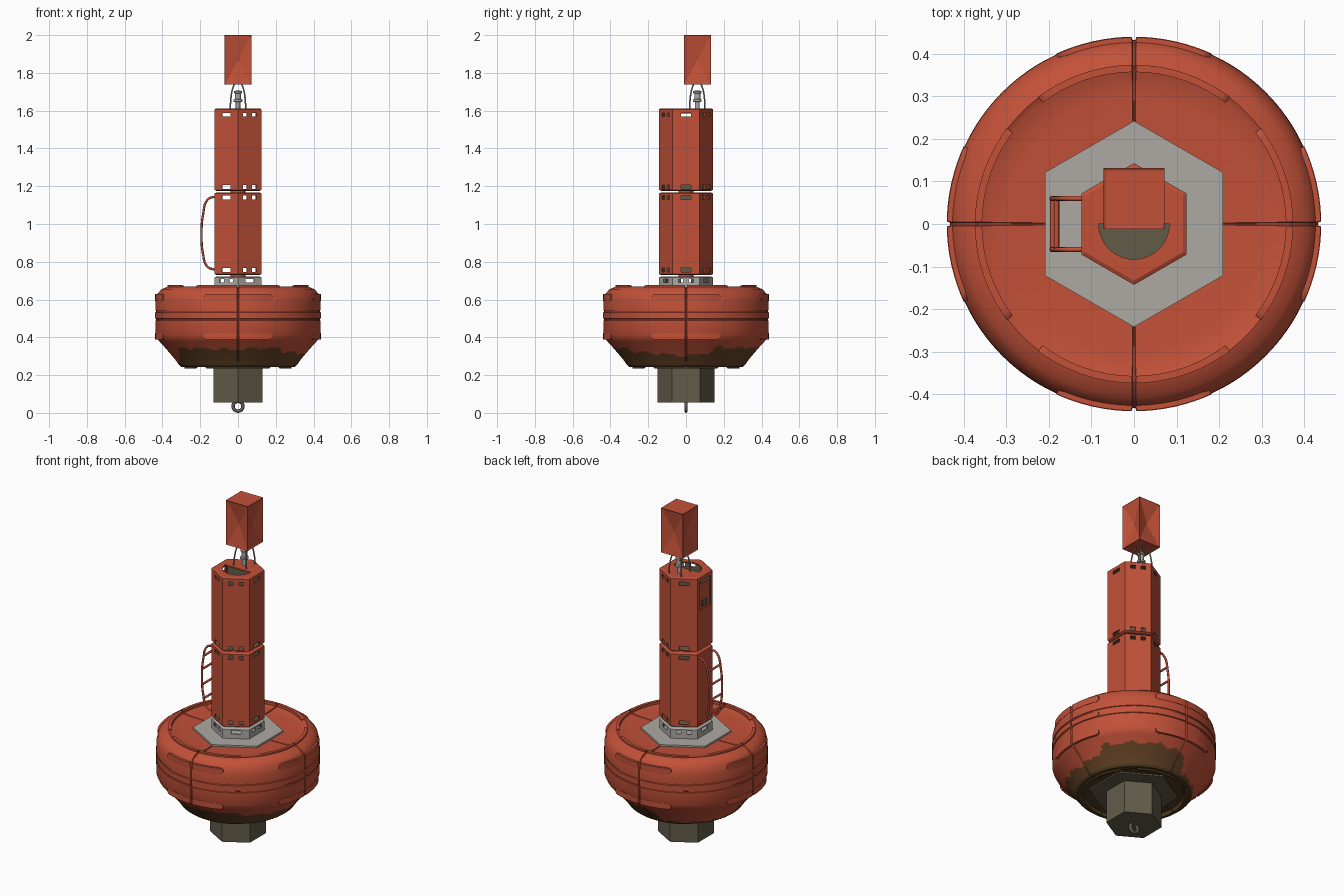
import bpy, bmesh, math
from math import sin, cos, pi, radians
from mathutils import Matrix

if "Cube" in bpy.data.objects:
    bpy.data.objects.remove(bpy.data.objects["Cube"])


def mat(name, c):
    m = bpy.data.materials.new(name)
    m.diffuse_color = (*c, 1)
    m.use_nodes = True
    m.node_tree.nodes["Principled BSDF"].inputs["Base Color"].default_value = m.diffuse_color
    return m


RED = mat("buoy red", (0.54, 0.082, 0.040))
GREY = mat("galvanised grey", (0.42, 0.40, 0.37))
OLIVE = mat("olive metal", (0.122, 0.105, 0.066))
BROWN = mat("algae brown", (0.125, 0.055, 0.018))
DARK = mat("dark algae", (0.085, 0.047, 0.016))
STEEL = mat("steel", (0.30, 0.30, 0.29))
HEX = [radians(30 + 60 * k) for k in range(6)]


def finish(name, bm, mats, smooth=False):
    me = bpy.data.meshes.new(name)
    bm.to_mesh(me)
    bm.free()
    ob = bpy.data.objects.new(name, me)
    bpy.context.collection.objects.link(ob)
    for m in mats:
        me.materials.append(m)
    if smooth:
        activate(ob)
        bpy.ops.object.shade_smooth_by_angle(angle=radians(30))
    return ob


def activate(ob):
    bpy.ops.object.select_all(action='DESELECT')
    ob.select_set(True)
    bpy.context.view_layer.objects.active = ob


def loft(bm, prof, angs, flip=False, dent=None):
    """Revolve (r, z) points, bottom to top, over the given angles, with caps."""
    loops = []
    for i, (r, z) in enumerate(prof):
        a, b = prof[max(i - 1, 0)], prof[min(i + 1, len(prof) - 1)]
        dr, dz = b[0] - a[0], b[1] - a[1]
        ln = math.hypot(dr, dz) or 1
        row = []
        for k, t in enumerate(angs):
            d = 0.006 if dent and k in dent and 0 < i < len(prof) - 1 else 0
            rr, zz = r - d * dz / ln, z + d * dr / ln
            row.append(bm.verts.new((rr * cos(t), rr * sin(t), zz)))
        loops.append(row)
    n, faces = len(angs), []
    for lo, up in zip(loops, loops[1:]):
        for k in range(n):
            j = (k + 1) % n
            faces.append(bm.faces.new((lo[k], lo[j], up[j], up[k])))
    faces.append(bm.faces.new(loops[0][::-1]))
    faces.append(bm.faces.new(loops[-1]))
    if flip:
        bmesh.ops.reverse_faces(bm, faces=faces)


def prism(name, prof, m, n=6):
    bm = bmesh.new()
    loft(bm, prof, HEX if n == 6 else [2 * pi * k / n for k in range(n)])
    return finish(name, bm, [m], n > 6)


def box(bm, size, matrix):
    bmesh.ops.create_cube(bm, size=1, matrix=matrix @ Matrix.Diagonal((*size, 1)))


def rod(name, pts, r, m):
    cu = bpy.data.curves.new(name, 'CURVE')
    cu.dimensions = '3D'
    cu.bevel_depth, cu.bevel_resolution, cu.resolution_u = r, 2, 6
    cu.use_fill_caps = True
    sp = cu.splines.new('BEZIER')
    sp.bezier_points.add(len(pts) - 1)
    for p, co in zip(sp.bezier_points, pts):
        p.co = co
        p.handle_left_type = p.handle_right_type = 'AUTO'
    ob = bpy.data.objects.new(name, cu)
    bpy.context.collection.objects.link(ob)
    cu.materials.append(m)
    activate(ob)
    bpy.ops.object.convert(target='MESH')


# float: lathed hull with four seams, two belt grooves and a stained underside
angs, dent = [], set()
for q in range(4):
    for d in (-0.7, -0.35, 0.35, 0.7):
        if abs(d) < 0.5:
            dent.add(len(angs))
        angs.append(radians(90 * q + d))
    angs += [radians(90 * q + 2.5 * k) for k in range(1, 36)]
prof = [(0.05, 0.255), (0.265, 0.255), (0.272, 0.243), (0.30, 0.243), (0.312, 0.253)]
prof += [(0.312 + 0.113 * t / 18, 0.253 + 0.135 * (t / 18) ** 0.9) for t in range(1, 19)]
prof += [(0.437, 0.415), (0.438, 0.489), (0.434, 0.491), (0.434, 0.498), (0.438, 0.50),
         (0.438, 0.532), (0.434, 0.534), (0.434, 0.541), (0.438, 0.543), (0.437, 0.59),
         (0.428, 0.628), (0.405, 0.655), (0.372, 0.668), (0.358, 0.66), (0.30, 0.655), (0.05, 0.652)]
bm = bmesh.new()
loft(bm, prof, angs, dent=dent)
# height of the stain around the hull, by direction in degrees
stain = [(0, 0.30), (18, 0.315), (25, 0.345), (85, 0.345), (97, 0.325), (104, 0.26), (195, 0.26),
         (208, 0.31), (216, 0.345), (262, 0.335), (300, 0.345), (315, 0.325), (335, 0.315), (360, 0.30)]
for f in bm.faces:
    c = f.calc_center_median()
    t = math.degrees(math.atan2(c.y, c.x)) % 360
    for (a, za), (b, zb) in zip(stain, stain[1:]):
        if a <= t <= b:
            edge = za + (zb - za) * (t - a) / (b - a)
    edge += 0.006 * sin(radians(17 * t)) + 0.004 * sin(radians(31 * t))
    f.material_index = 2 if c.z < 0.256 else 1 if c.z < edge else 0
    if c.z > 0.6:
        f.material_index = 0
finish("float_hull", bm, [RED, BROWN, DARK], True)


# raised fender strips and rim ridges, one of each on every quarter
def arc_strips(name, r0, r1, z0, z1, half, m):
    bm = bmesh.new()
    zm, n = (z0 + z1) / 2, 14
    ts = [-half, -half + 1.2] + [-half + 2.4 + (2 * half - 4.8) * k / n for k in range(n + 1)] + [half - 1.2, half]
    for q in range(4):
        for lo, hi in ((-half, -0.7), (0.7, half)):
            part = sorted({t for t in ts if lo < t < hi} | {lo, hi})
            rows = []
            for t in part:
                e = half - abs(t)
                s = (z1 - z0) / 2 * (0.45 if e < 0.5 else 0.85 if e < 1.5 else 1)
                a = radians(90 * q + t)
                rows.append([bm.verts.new((r * cos(a), r * sin(a), z)) for r, z in
                             ((r0, zm - s), (r1, zm - s), (r1, zm + s), (r0, zm + s))])
            for a, b in zip(rows, rows[1:]):
                for k in range(4):
                    j = (k + 1) % 4
                    bm.faces.new((a[k], b[k], b[j], a[j]))
            bm.faces.new(rows[0])
            bm.faces.new(rows[-1][::-1])
    bmesh.ops.recalc_face_normals(bm, faces=bm.faces)
    finish(name, bm, [m], True)


arc_strips("upper_fender", 0.41, 0.4385, 0.592, 0.63, 24.5, RED)
arc_strips("lower_fender", 0.41, 0.4385, 0.388, 0.422, 24.5, RED)
arc_strips("belt_fender", 0.42, 0.440, 0.50, 0.532, 24.5, RED)
arc_strips("top_rim_ridge", 0.357, 0.374, 0.65, 0.676, 37, RED)
arc_strips("bottom_rim_ridge", 0.27, 0.284, 0.234, 0.26, 37, DARK)

# mounting plates, ballast and mooring eye
prism("deck_plate", [(0.242, 0.64), (0.242, 0.664)], GREY)
prism("keel_plate", [(0.242, 0.247), (0.242, 0.27)], OLIVE)
prism("ballast", [(0.15, 0.055), (0.15, 0.26)], OLIVE)
bpy.ops.mesh.primitive_torus_add(major_radius=0.026, minor_radius=0.009, major_segments=24,
                                 minor_segments=10, location=(0, 0, 0.035), rotation=(pi / 2, 0, 0))
bpy.context.object.name = "mooring_eye"
bpy.context.object.data.materials.append(OLIVE)
bpy.ops.object.shade_smooth()


# hollow hexagonal tower sections with slots cut through the walls
def tower(name, R, z0, z1, slot_z, single, skip, m, extra=None):
    wall, c = 0.008, 0.005
    bm = bmesh.new()
    loft(bm, [(R - 0.01, z0), (R, z0 + c), (R, z1 - c), (R - 0.01, z1)], HEX)
    loft(bm, [(R - wall, z0 + 0.008), (R - wall, z1 - 0.008)], HEX, flip=True)
    ob = finish(name, bm, [m, OLIVE])
    bm = bmesh.new()
    for k in range(6):
        rot = Matrix.Rotation(radians(60 * k), 4, 'Z')
        for z in slot_z:
            if k in skip:
                continue
            for y, w in ([(0, 0.052)] if k in single else [(-0.028, 0.026), (0.028, 0.026)]):
                box(bm, (0.04, w, 0.02), rot @ Matrix.Translation((R * 0.866, y, z)))
    if extra:
        extra(bm)
    cut = finish("slot_cutter", bm, [m])
    cut.hide_render = True
    mod = ob.modifiers.new("slots", 'BOOLEAN')
    mod.operation, mod.solver, mod.object = 'DIFFERENCE', 'EXACT', cut
    activate(ob)
    bpy.ops.object.modifier_apply(modifier="slots")
    bpy.data.objects.remove(cut)
    for p in ob.data.polygons:  # inner walls are olive
        x, y, z = p.center
        inward = p.normal.x * x + p.normal.y * y < -0.05 * R
        floor = abs(p.normal.z) > 0.9 and (abs(z - z0 - 0.008) < 1e-3 or abs(z - z1 + 0.008) < 1e-3)
        p.material_index = 1 if inward or floor else 0


def openings(bm):
    # service window in the left wall and half-round opening in the top
    box(bm, (0.04, 0.10, 0.17), Matrix.Translation((-0.123, 0, 1.50)))
    pts = [(0.083 * cos(pi + pi * k / 16), 0.083 * sin(pi + pi * k / 16)) for k in range(17)]
    lo = [bm.verts.new((x, y, 1.59)) for x, y in pts]
    hi = [bm.verts.new((x, y, 1.63)) for x, y in pts]
    for k in range(17):
        j = (k + 1) % 17
        bm.faces.new((lo[k], lo[j], hi[j], hi[k]))
    bm.faces.new(lo[::-1])
    bm.faces.new(hi)


tower("collar", 0.143, 0.655, 0.722, (0.70,), (1, 3, 5), (), GREY)
tower("lower_tower", 0.143, 0.73, 1.166, (1.14, 0.757), (0, 2, 4), (3,), RED)
tower("upper_tower", 0.143, 1.176, 1.612, (1.578, 1.196), (0, 2, 4), (3,), RED, openings)
prism("lower_joint", [(0.04, 0.715), (0.04, 0.735)], RED, 16)
prism("upper_joint", [(0.04, 1.16), (0.04, 1.18)], RED, 16)
# recessed panel and small instrument in the service window
bm = bmesh.new()
box(bm, (0.006, 0.11, 0.15), Matrix.Translation((-0.112, 0, 1.485)))
finish("window_panel", bm, [RED])
bm = bmesh.new()
box(bm, (0.014, 0.04, 0.035), Matrix.Translation((-0.116, 0, 1.445)))
finish("window_instrument", bm, [OLIVE])

# ladder on the left side
rail = [(-0.12, 1.146), (-0.16, 1.13), (-0.185, 1.05), (-0.193, 0.95), (-0.185, 0.84), (-0.163, 0.775), (-0.12, 0.757)]
for s, side in ((-1, "front"), (1, "back")):
    rod(side + "_ladder_rail", [(x, s * 0.06, z) for x, z in rail], 0.006, RED)
for i, (x, z) in enumerate(((-0.182, 1.07), (-0.191, 0.99), (-0.19, 0.90), (-0.181, 0.82))):
    rod(f"ladder_rung_{i + 1}", [(x, -0.06, z), (x, 0.06, z)], 0.006, RED)

# lamp and bowed legs under the reflector
CY = 0.06
lamp = prism("lamp", [(0.012, 1.60), (0.012, 1.645), (0.023, 1.648), (0.023, 1.658), (0.016, 1.662), (0.016, 1.69),
                      (0.022, 1.694), (0.022, 1.702), (0.008, 1.708)], GREY, 16)
lamp.location.y = CY
for k in range(4):
    a = radians(45 + 90 * k)
    rod(f"reflector_leg_{k + 1}", [(r * cos(a), CY + r * sin(a), z) for r, z in
                                   ((0.058, 1.60), (0.054, 1.66), (0.043, 1.71), (0.025, 1.745))], 0.004, STEEL)

# radar reflector: framed box with four pinched, dished sides
bm = bmesh.new()
box(bm, (0.143, 0.143, 0.262), Matrix.Translation((0, CY, 1.869)))
sides = [f for f in bm.faces if abs(f.normal.z) < 0.5]
bmesh.ops.inset_individual(bm, faces=sides, thickness=0.006, depth=-0.003)
bmesh.ops.poke(bm, faces=sides, offset=-0.022)
tops = [f for f in bm.faces if f.normal.z > 0.9 and f.calc_center_median().z > 1.99]
bmesh.ops.inset_individual(bm, faces=tops, thickness=0.008, depth=-0.003)
finish("radar_reflector", bm, [RED])
